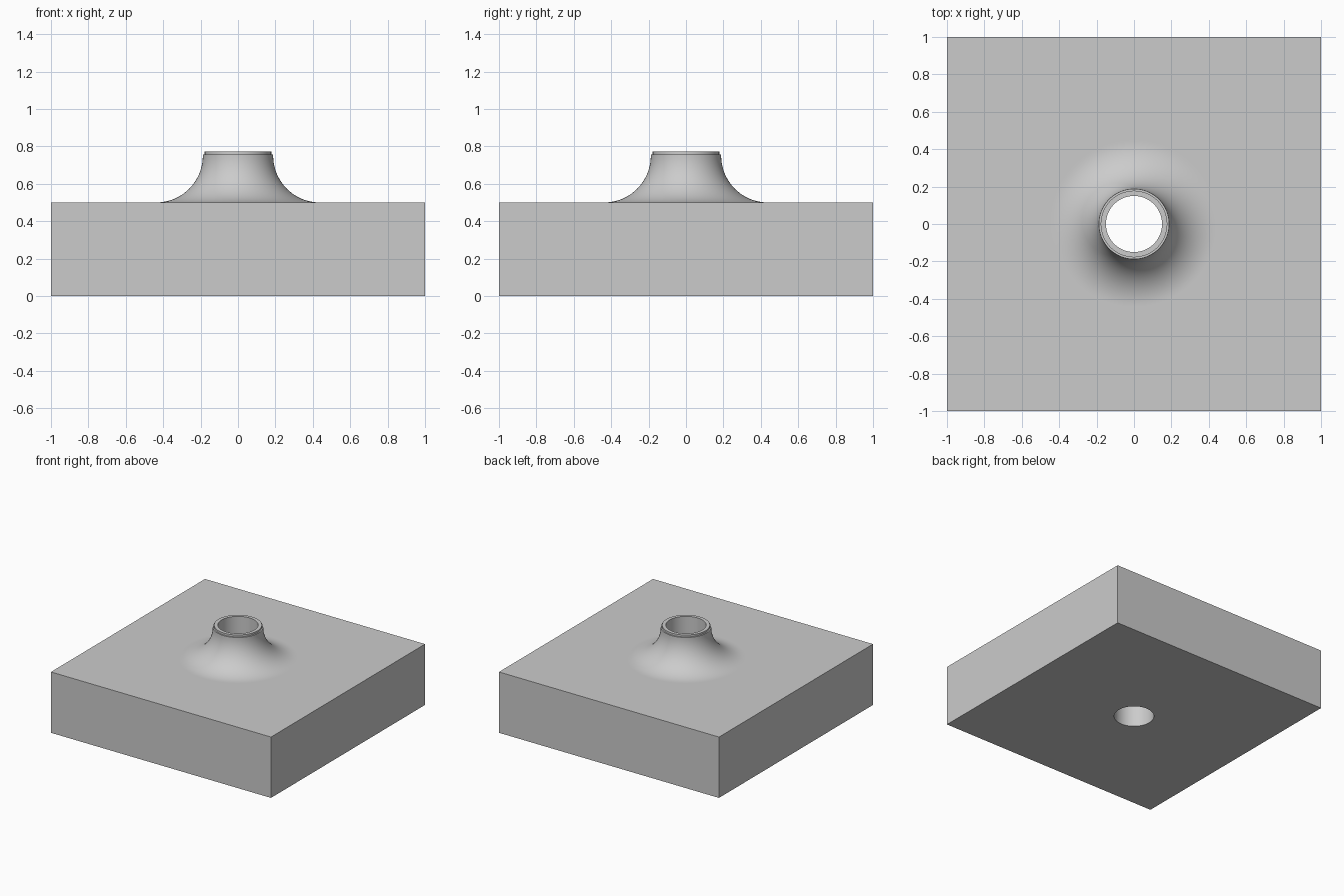
import bpy
import bmesh
from math import sin, cos, pi, radians

cube = bpy.data.objects.get("Cube")
if cube:
    bpy.data.objects.remove(cube, do_unlink=True)

SEGMENTS = 96           # multiple of 8, so the square corners are hit exactly
BORE, LIP, NECK = 0.15, 0.178, 0.188
PLATE_TOP, FILLET = 0.5, 0.25
NECK_TOP, RIM_TOP = 0.756, 0.772


def circle(bm, radius, z):
    return [bm.verts.new((radius * cos(a), radius * sin(a), z)) for a in ANGLES]


def square(bm, half, z):
    ring = []
    for a in ANGLES:
        s = half / max(abs(cos(a)), abs(sin(a)))
        ring.append(bm.verts.new((s * cos(a), s * sin(a), z)))
    return ring


ANGLES = [2 * pi * i / SEGMENTS for i in range(SEGMENTS)]
bm = bmesh.new()

# Straight bore, then the stepped rim
rings = [circle(bm, r, z) for r, z in
         ((BORE, 0), (BORE, RIM_TOP), (LIP, RIM_TOP), (LIP, NECK_TOP), (NECK, NECK_TOP))]

# Concave flare from the neck down to the plate
STEPS = 20
for i in range(STEPS + 1):
    t = pi / 2 * i / STEPS
    rings.append(circle(bm, NECK + FILLET * (1 - cos(t)),
                        PLATE_TOP + FILLET * (1 - sin(t))))

# Narrow flat ring keeps the flare's shading off the plate
rings.append(circle(bm, NECK + FILLET + 0.01, PLATE_TOP))

# Square plate
rings.append(square(bm, 1, PLATE_TOP))
rings.append(square(bm, 1, 0))

# Join each ring to the next, closing back to the bore
for lower, upper in zip(rings, rings[1:] + rings[:1]):
    for i in range(SEGMENTS):
        j = (i + 1) % SEGMENTS
        bm.faces.new((lower[i], lower[j], upper[j], upper[i]))
bmesh.ops.recalc_face_normals(bm, faces=bm.faces)

mesh = bpy.data.meshes.new("flared_nozzle_plate")
bm.to_mesh(mesh)
bm.free()
plate = bpy.data.objects.new("flared_nozzle_plate", mesh)
bpy.context.collection.objects.link(plate)

# Plain grey
grey = bpy.data.materials.new("light grey")
grey.use_nodes = True
grey.diffuse_color = (0.6, 0.6, 0.6, 1)
grey.node_tree.nodes["Principled BSDF"].inputs["Base Color"].default_value = (0.6, 0.6, 0.6, 1)
mesh.materials.append(grey)

bpy.ops.object.select_all(action='DESELECT')
plate.select_set(True)
bpy.context.view_layer.objects.active = plate
bpy.ops.object.shade_smooth_by_angle(angle=radians(30))
